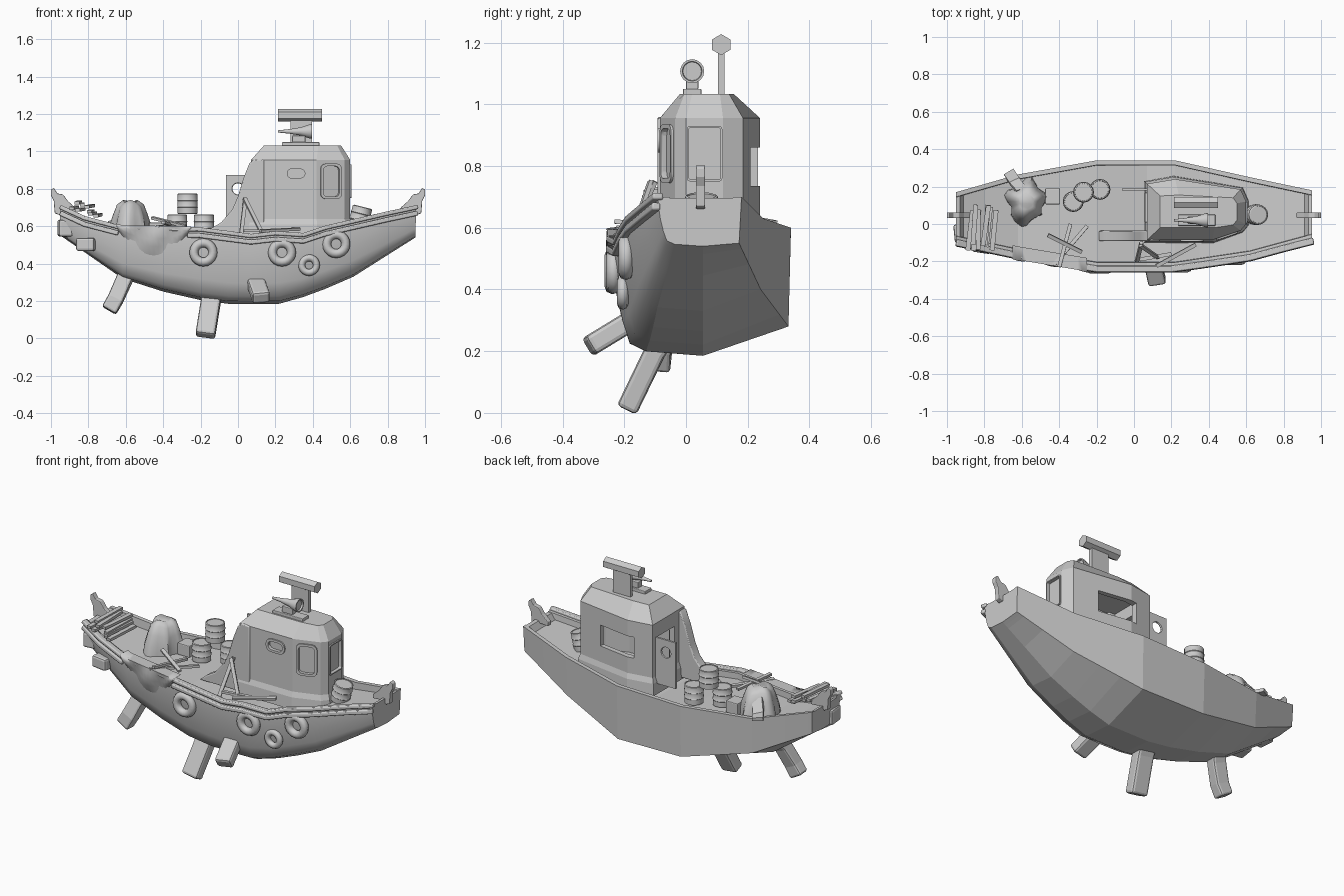
import bpy, bmesh, math, random
from mathutils import Vector, Matrix

if "Cube" in bpy.data.objects:
    bpy.data.objects.remove(bpy.data.objects["Cube"])

random.seed(4)
V = Vector


def make(name, bm, smooth=None, bevel=0):
    bmesh.ops.recalc_face_normals(bm, faces=bm.faces)
    me = bpy.data.meshes.new(name)
    bm.to_mesh(me)
    bm.free()
    ob = bpy.data.objects.new(name, me)
    bpy.context.collection.objects.link(ob)
    bpy.ops.object.select_all(action='DESELECT')
    ob.select_set(True)
    bpy.context.view_layer.objects.active = ob
    if bevel:
        m = ob.modifiers.new("bevel", 'BEVEL')
        m.width, m.segments = bevel, 2
    if smooth:
        bpy.ops.object.shade_smooth_by_angle(angle=math.radians(smooth))
    return ob


def loft(name, rings, wrap=False, **kw):
    bm = bmesh.new()
    vs = [[bm.verts.new(p) for p in r] for r in rings]
    n = len(vs[0])
    pairs = list(zip(vs, vs[1:])) + ([(vs[-1], vs[0])] if wrap else [])
    for a, b in pairs:
        for i in range(n):
            j = (i + 1) % n
            bm.faces.new((a[i], a[j], b[j], b[i]))
    if not wrap:
        bm.faces.new(vs[0])
        bm.faces.new(vs[-1])
    return make(name, bm, **kw)


def slab(name, pts, y0, y1, **kw):
    return loft(name, [[(x, y, z) for x, z in pts] for y in (y0, y1)], **kw)


def box(name, lo, hi, rot=0, **kw):
    lo, hi = V(lo), V(hi)
    bm = bmesh.new()
    bmesh.ops.create_cube(bm, size=1)
    bm.transform(Matrix.Translation((lo + hi) / 2) @ Matrix.Rotation(rot, 4, 'Z') @ Matrix.Diagonal((*(hi - lo), 1)))
    return make(name, bm, **kw)


def strip(name, path, w, h, side=V((1, 0, 0)), **kw):
    # rectangular section carried along a path; w lies along the side vector
    path = [V(p) for p in path]
    rings = []
    for i, p in enumerate(path):
        d = (path[min(i + 1, len(path) - 1)] - path[max(i - 1, 0)]).normalized()
        u = (side - d * side.dot(d)).normalized()
        v = d.cross(u)
        rings.append([p + u * a * w / 2 + v * b * h / 2 for a, b in ((-1, -1), (1, -1), (1, 1), (-1, 1))])
    return loft(name, rings, **kw)


def lathe(name, prof, loc, axis=(0, 0, 1), n=16):
    q = V((0, 0, 1)).rotation_difference(V(axis))
    t = [2 * math.pi * i / n for i in range(n)]
    return loft(name, [[V(loc) + q @ V((r * math.cos(a), r * math.sin(a), z)) for a in t] for r, z in prof], smooth=40)


def roundrect(w, h, r):
    return [(sx * (w / 2 - r) + r * math.cos(a), sz * (h / 2 - r) + r * math.sin(a))
            for k, (sx, sz) in enumerate(((1, 1), (-1, 1), (-1, -1), (1, -1)))
            for a in [math.pi / 2 * (k + i / 3) for i in range(4)]]


def cut(ob, cutter):
    # carve with the first solver that keeps the outer size of the part
    def extent(me):
        return [max(v.co[k] for v in me.vertices) - min(v.co[k] for v in me.vertices) for k in range(3)]
    m = ob.modifiers.new("cut", 'BOOLEAN')
    m.operation, m.object = 'DIFFERENCE', cutter
    for solver in ('MANIFOLD', 'EXACT', 'FLOAT'):
        m.solver = solver
        ev = ob.evaluated_get(bpy.context.evaluated_depsgraph_get())
        me = bpy.data.meshes.new_from_object(ev)
        if len(me.polygons) > 5 and all(abs(a - b) < .01 for a, b in zip(extent(me), extent(ob.data))):
            ob.modifiers.remove(m)
            ob.data = me
            break
    else:
        ob.modifiers.remove(m)
    bpy.data.objects.remove(cutter)


def lerp(keys, x):
    for (a, p), (b, q) in zip(keys, keys[1:]):
        if x <= b:
            return p + (q - p) * (x - a) / (b - a)
    return keys[-1][1]


# hull outline curves along x
XS = (-.95, -.62, -.2, .22, .62, .95)
front_y = list(zip(XS, (-.10, -.17, -.24, -.24, -.18, -.09)))
back_y = list(zip(XS, (.17, .265, .34, .34, .25, .18)))
chine = list(zip(XS, (.56, .39, .285, .28, .40, .55)))
back_z = list(zip(XS, (.69, .60, .59, .60, .63, .70)))
front_z = [(-.95, .70), (-.82, .64), (-.62, .588), (-.2, .58), (.07, .545), (.2, .56), (.35, .55), (.47, .59), (.95, .70)]
keel = [(-.95, .55), (-.62, .32), (-.4, .25), (-.2, .205), (-.05, .185), (.22, .185), (.4, .235), (.62, .33), (.95, .54)]

# hull with bulwark and sunken deck
rings = []
for x in (-.95, -.93, -.91, -.8, -.62, -.4, -.2, -.05, .07, .22, .35, .47, .62, .8, .91, .93, .95):
    f, b, zf, zb, zk = [lerp(k, x) for k in (front_y, back_y, front_z, back_z, keel)]
    h = zf - zk
    zd = min(zf, zb) - (.003 if abs(x) > .92 else .035)
    side = [(.05 + (f - .05) * k, zk + h * t) for k, t in ((.62, .04), (.8, .11), (.88, .3), (.95, .55), (1, .85))]
    ring = [(b, zb), (b - .008, lerp(chine, x)), (.055, zk)] + side + [
        (f, zf), (f + .035, zf), (f + .037, zd), (b - .027, zd), (b - .025, zb)]
    rings.append([(x * (1 + .02 * (z - .6)), y, z) for y, z in ring])
hull = loft("hull", rings)
for p in hull.data.polygons:
    p.use_smooth = p.normal.y < -.3

# rails along the front bulwark
rx = [-.95, -.82, -.64, -.4, -.27, -.2, .07, .2, .35, .47, .62, .8, .96]
for nm, dy, dz, w, h, xs in (("top_rail", 0, .003, .035, .022, rx), ("rub_rail_stern", -.006, -.03, .028, .025, rx[:3]),
                             ("rub_rail_bow", -.006, -.03, .028, .025, rx[4:])):
    strip(nm, [(x, lerp(front_y, x) + dy, lerp(front_z, x) + dz) for x in xs], w, h, V((0, 1, 0)), bevel=.006, smooth=40)

# end hooks and end blocks
hook = [(.87, .70), (.87, .675), (.94, .68), (.955, .66), (.98, .67), (.985, .735), (1, .765), (1, .795), (.985, .805),
        (.965, .775), (.935, .77), (.91, .735)]
for s, nm in ((1, "bow"), (-1, "stern")):
    slab(nm + "_hook", [(s * x, z) for x, z in hook], .032, .062, bevel=.004)
box("stern_block", (-.962, -.10, .545), (-.885, 0, .635), .1, bevel=.012)
box("side_block", (-.86, -.155, .468), (-.76, -.05, .538), -.15, bevel=.012)

# cloth hanging over the bulwark, its hem sinking into the hull side
bm = bmesh.new()
rows = []
for i in range(17):
    u = i / 16
    x = -.65 + .4 * u
    drop = .02 + .14 * math.sin(math.pi * u) ** .8
    f, z = lerp(front_y, x), lerp(front_z, x) + .018
    row = [bm.verts.new((x, f + .05, z))]
    for t in (0, .2, .45, .7, 1):
        fold = .012 * math.sin(math.pi * t) * math.sin(u * 14 + 2 * t)
        row.append(bm.verts.new((x, f - .022 + .035 * t * t - fold, z - drop * t)))
    rows.append(row)
for a, b in zip(rows, rows[1:]):
    for k in range(5):
        bm.faces.new((a[k], a[k + 1], b[k + 1], b[k]))
make("hanging_cloth", bm, smooth=80)

# tyres
for i, (x, y, z, s) in enumerate(((-.185, -.24, .46, 1), (.235, -.235, .46, 1), (.525, -.195, .505, 1), (.38, -.205, .392, .77))):
    bpy.ops.mesh.primitive_torus_add(location=(x, y, z), rotation=(math.pi / 2, 0, 0), major_radius=.051 * s,
                                     minor_radius=.024 * s, major_segments=20, minor_segments=8)
    bpy.context.object.name = f"tyre_{i}"
    bpy.ops.object.shade_smooth_by_angle(angle=math.radians(60))

# legs
strip("middle_leg", [(-.125, -.03, .30), (-.145, -.1, .2), (-.175, -.19, .014)], .105, .07, bevel=.014)
strip("rear_leg", [(-.57, 0, .40), (-.61, -.05, .31), (-.655, -.08, .21), (-.69, -.085, .15)], .085, .07, bevel=.012)
strip("front_leg", [(.09, -.13, .33), (.10, -.2, .285), (.125, -.315, .215)], .095, .068, bevel=.014)

# cabin shell
plan = [(.07, -.085), (.42, -.085), (.57, -.035), (.6, 0), (.6, .12), (.57, .185), (.22, .24), (.07, .215)]
roof = [(.14, -.02), (.43, -.02), (.53, -.005), (.55, .02), (.55, .11), (.53, .14), (.24, .155), (.14, .15)]


def inset(kx, ky, z):
    return [(.335 + (x - .335) * kx, .075 + (y - .075) * ky, z) for x, y in plan]


cabin = loft("cabin", [inset(1.06, 1.1, .54), inset(1.04, 1.07, .61), inset(1, 1, .64), inset(1, 1, .955),
                       [(x, y, 1.033) for x, y in roof]])
cut(cabin, loft("cut_inside", [inset(.88, .8, .6), inset(.88, .8, .94)]))
cut(cabin, box("cut_door", (0, .01, .607), (.15, .165, .87)))
cut(cabin, box("cut_back", (.18, .1, .735), (.42, .4, .86)))


def window(name, c, w, h, r, rot, thick=.014):
    # shallow recess with a raised frame
    M = Matrix.Translation(c) @ Matrix.Rotation(rot, 4, 'Z')
    o, i = roundrect(w, h, r), roundrect(w - 2 * thick, h - 2 * thick, r * .75)

    def ring(pts, y):
        return [M @ V((x, y, z)) for x, z in pts]
    cut(cabin, loft("cut_window", [ring(i, -.05), ring(i, .012)]))
    loft(name, [ring(o, .01), ring(o, -.008), ring(i, -.008), ring(i, .01)], wrap=True, smooth=40)


window("side_window", (.31, -.085, .882), .125, .078, .035, 0)
window("corner_window", (.497, -.0594, .84), .12, .19, .03, math.atan2(.05, .15))
window("end_window", (.6, .06, .84), .115, .18, .01, math.pi / 2, .006)

# swept wing wall beside the doorway
slab("wing_wall", [(-.19, .55), (-.15, .585), (-.09, .62), (-.03, .69), (0, .76), (.03, .86), (.06, .935), (.09, .96),
                   (.14, .955), (.14, .55)], -.092, -.035, smooth=35, bevel=.006)

# open door with porthole
door = box("open_door", (-.065, .178, .60), (.075, .19, .875))
cut(door, lathe("cut_port", [(.033, -.1), (.033, .1)], (0, .185, .8), (0, 1, 0), 20))
bpy.ops.mesh.primitive_torus_add(location=(0, .184, .8), rotation=(math.pi / 2, 0, 0), major_radius=.036,
                                 minor_radius=.006, major_segments=20, minor_segments=6)
bpy.context.object.name = "porthole_ring"

# horn and radar on the roof
box("horn_base", (.235, -.01, 1.028), (.435, .05, 1.05), bevel=.004)
box("horn_foot", (.29, 0, 1.048), (.36, .04, 1.085), bevel=.004)
lathe("horn", [(.006, 0), (.012, .06), (.022, .12), (.037, .165), (.039, .18), (.032, .18), (.03, .17)],
      (.215, .02, 1.107), (1, 0, 0))
box("radar_post", (.28, .104, 1.02), (.395, .125, 1.18))
lathe("radar_bar", [(.034, 0), (.034, .235)], (.213, .114, 1.193), (1, 0, 0), 6)

# barrels
barrel = [(.046, 0), (.053, .003), (.053, .034), (.056, .037), (.053, .041), (.053, .07), (.056, .073), (.053, .077),
          (.053, .107), (.047, .11), (.046, .105)]
for i, (p, ax) in enumerate((((-.182, .185, .553), (0, 0, 1)), ((-.325, .12, .553), (0, 0, 1)),
                             ((-.27, .17, .665), (0, 0, 1)), ((.64, .05, .597), (.25, 0, 1)))):
    lathe(f"barrel_{i}", barrel, p, ax)

# covered heap on deck
rings = []
for z, r, fold in ((.54, .105, .22), (.60, .1, .16), (.66, .085, .12), (.71, .068, .1), (.732, .04, .1)):
    rings.append([(-.575 + r * math.cos(a) * (1 + fold * math.sin(5 * a)),
                   .12 + 1.1 * r * math.sin(a) * (1 + fold * math.cos(4 * a + 1)), z + .008 * math.sin(3 * a))
                  for a in [math.pi * i / 12 for i in range(24)]])
loft("covered_heap", rings, smooth=50)
strip("cloth_corner", [(-.6, .18, .68), (-.64, .23, .62), (-.67, .28, .615)], .06, .02)
box("crate", (-.475, .105, .55), (-.395, .19, .62), bevel=.005)

# stacked planks at the stern
for i in range(8):
    x, z = -.87 + .033 * (i % 5), .665 + .028 * (i // 5) + .05 * (.5 - (i % 5) / 5)
    a, b, c = [random.uniform(-.02, .02) for _ in range(3)]
    strip(f"plank_{i}", [(x - .008 + a, -.125 + b, z + .006), (x + .012 + c, .09 + b, z + .012)], .026, .016)

# loose sticks on deck and leaning on the cabin
sticks = [((-.43, -.22, .60), (-.25, -.01, .585)), ((-.40, -.23, .62), (-.34, .0, .60)), ((-.46, -.06, .645), (-.28, -.15, .60)),
          ((.015, -.20, .545), (.04, -.10, .75)), ((.13, -.18, .56), (.035, -.115, .75)),
          ((.12, -.225, .575), (.33, -.11, .585)), ((.03, -.19, .575), (.2, -.16, .575))]
for i, (a, b) in enumerate(sticks):
    strip(f"stick_{i}", [a, b], .02, .014, V((1, .3, 0)))
